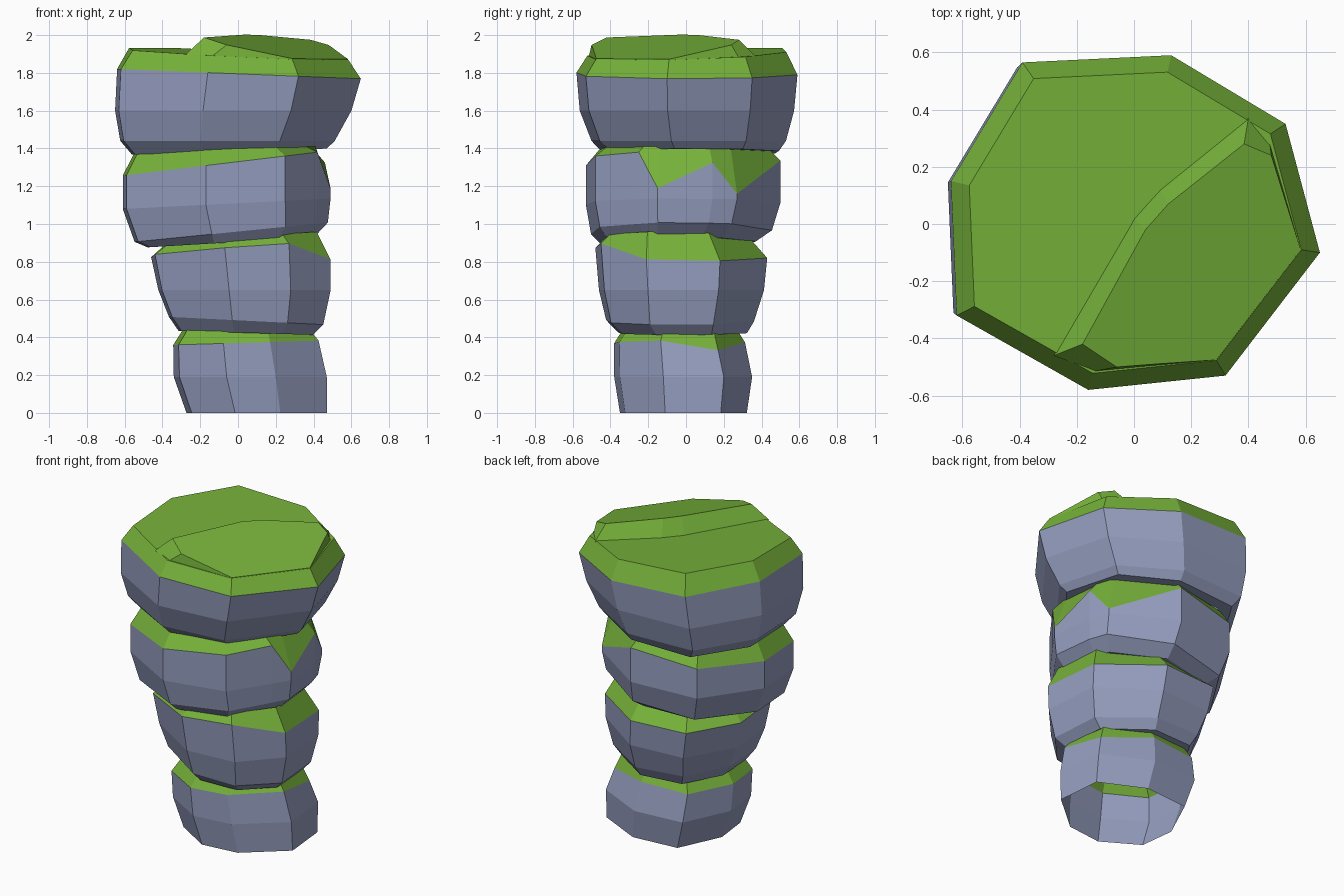
import bpy

if "Cube" in bpy.data.objects:
    bpy.data.objects.remove(bpy.data.objects["Cube"])


def material(name, color):
    m = bpy.data.materials.new(name)
    m.diffuse_color = (*color, 1)
    m.use_nodes = True
    m.node_tree.nodes["Principled BSDF"].inputs["Base Color"].default_value = m.diffuse_color
    return m


moss = material("moss_green", (0.18, 0.44, 0.042))
rock = material("blue_grey_rock", (0.30, 0.34, 0.52))


def ring(poly, scale, dx, dy, z, tx=0, ty=0, drops={}):
    """Scaled and shifted outline laid on a tilted plane; drops lowers single corners."""
    pts = []
    for i, (x, y) in enumerate(poly):
        x, y = x * scale + dx, y * scale + dy
        pts.append((x, y, z + tx * x + ty * y + drops.get(i, 0)))
    return pts


def loft(name, rings, mat, cap=False):
    """Flat-faced skin through a stack of rings."""
    n = len(rings[0])
    faces = [(k * n + i, k * n + (i + 1) % n, (k + 1) * n + (i + 1) % n, (k + 1) * n + i)
             for k in range(len(rings) - 1) for i in range(n)]
    if cap:
        faces.append(tuple(range((len(rings) - 1) * n, len(rings) * n)))
    me = bpy.data.meshes.new(name)
    me.from_pydata([p for r in rings for p in r], [], faces)
    me.materials.append(mat)
    ob = bpy.data.objects.new(name, me)
    bpy.context.collection.objects.link(ob)
    return ob


def boulder(label, poly, levels, lip=True, cap=False):
    """Grey sides up to the shoulder ring, then a green bevel to the last ring."""
    rings = [ring(poly, *lv) for lv in levels]
    if lip:  # underside turned inwards onto the rock below
        s, dx, dy, *tilt = levels[0]
        rings.insert(0, ring(poly, s * 0.84, dx, dy, *tilt))
    loft(label + "_rock", rings[:-1], rock)
    loft(label + "_moss", rings[-2:], moss, cap)


# Lowest rock, open underneath
boulder("base", [(-.06, -.38), (.2, -.35), (.47, -.12), (.44, .2),
                 (.13, .35), (-.2, .32), (-.34, .02), (-.31, -.23)],
        [(.92, .04, 0, 0),
         (1, 0, 0, .19),
         (.95, -.02, -.02, .37, .03, 0, {3: -.05}),
         (.83, -.01, -.02, .44)], lip=False)

# Second rock
boulder("lower", [(-.07, -.48), (.27, -.45), (.49, -.21), (.46, .18),
                  (.1, .43), (-.28, .4), (-.46, .09), (-.44, -.25)],
        [(.75, .03, 0, .425, -.03),
         (.86, .03, -.01, .49, -.05),
         (.96, .02, 0, .65),
         (1, 0, 0, .86, .07, -.04, {2: -.09, 3: -.08, 4: -.03}),
         (.83, .01, -.03, .93, .07)])

# Third rock, with two mossy notches on its right side
boulder("upper", [(-.17, -.53), (.25, -.48), (.42, -.25), (.49, -.15), (.46, .14), (.42, .27),
                  (.05, .5), (-.38, .43), (-.61, .06), (-.59, -.27)],
        [(.8, .01, -.03, .905, .06),
         (.93, .02, -.01, .96, .1),
         (1, 0, 0, 1.11, .05),
         (1, 0, 0, 1.33, .12, 0, {3: -.2, 4: -.06, 5: -.22}),
         (.87, -.02, 0, 1.4, .05)])

# Top rock with a green cap
boulder("top", [(-.62, -.32), (-.16, -.58), (.32, -.53), (.65, -.1),
                (.53, .35), (.13, .59), (-.39, .565), (-.64, .15)],
        [(.8, -.05, .02, 1.385, .03),
         (.88, -.06, .01, 1.44),
         (.97, -.03, 0, 1.6),
         (1, 0, 0, 1.795, -.04),
         (.9, 0, 0, 1.9, -.05, .03)], cap=True)

# Raised step on the front right of the cap
step_low = [(.583, -.09), (.475, .28), (.4, .37), (.09, .12), (0, .02),
            (-.28, -.46), (-.14, -.515), (.07, -.495), (.288, -.476)]
step_high = [(.583, -.09), (.48, .24), (.385, .28), (.12, .07), (.04, -.02),
             (-.18, -.42), (-.06, -.5), (.07, -.49), (.288, -.475)]
loft("raised_step", [ring(step_low, 1, 0, 0, 1.895, -.05, .03),
                     ring(step_high, 1, 0, 0, 2.015, -.22, .16)], moss, cap=True)
